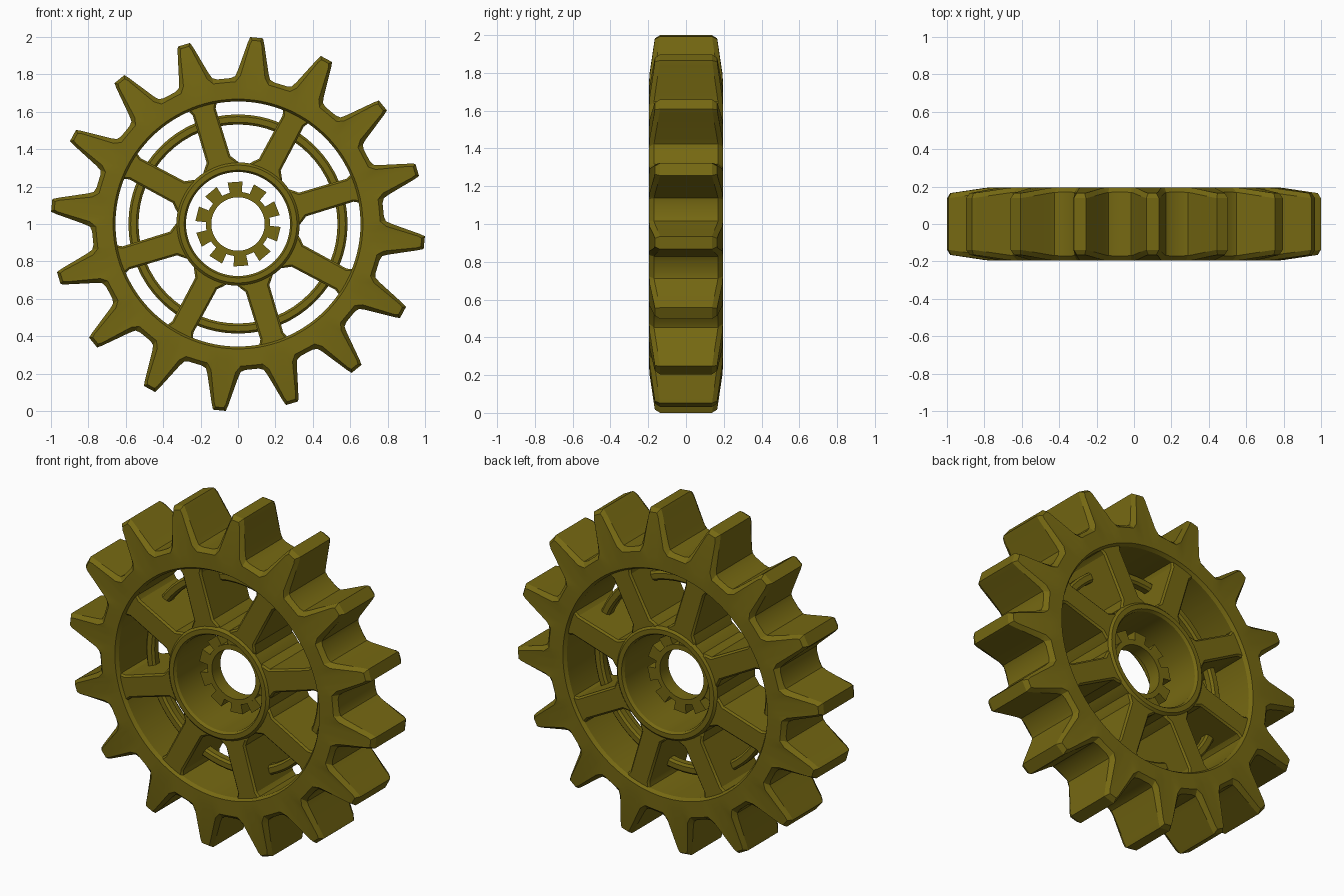
import bpy, bmesh
from math import sin, cos, pi, radians, atan2, hypot

if "Cube" in bpy.data.objects:
    bpy.data.objects.remove(bpy.data.objects["Cube"])

olive = bpy.data.materials.new("olive_paint")
olive.diffuse_color = (0.18, 0.14, 0.006, 1)
olive.use_nodes = True
olive.node_tree.nodes["Principled BSDF"].inputs["Base Color"].default_value = olive.diffuse_color
CZ = 1.0
PHASE = radians(16.8)


def polar(r, a, y):
    return (r * cos(a), y, CZ + r * sin(a))


def finish(name, bm, bevel=0):
    bmesh.ops.recalc_face_normals(bm, faces=bm.faces)
    me = bpy.data.meshes.new(name)
    bm.to_mesh(me)
    bm.free()
    ob = bpy.data.objects.new(name, me)
    bpy.context.collection.objects.link(ob)
    me.materials.append(olive)
    if bevel:
        m = ob.modifiers.new("bevel", 'BEVEL')
        m.width = bevel
        m.segments = 1
        m.limit_method = 'ANGLE'
        m.angle_limit = radians(50)
    bpy.ops.object.select_all(action='DESELECT')
    ob.select_set(True)
    bpy.context.view_layer.objects.active = ob
    bpy.ops.object.shade_smooth_by_angle(angle=radians(25))
    return ob


def loft(name, rings):
    """Closed surface through equal-length closed rings; last joins first."""
    bm = bmesh.new()
    vs = [[bm.verts.new(p) for p in ring] for ring in rings]
    n, k = len(vs[0]), len(vs)
    for i in range(k):
        a, b = vs[i], vs[(i + 1) % k]
        for j in range(n):
            bm.faces.new((a[j], a[(j + 1) % n], b[(j + 1) % n], b[j]))
    return finish(name, bm)


def lathe(name, section, seg=64):
    return loft(name, [[polar(r, 2 * pi * j / seg, y) for j in range(seg)]
                       for r, y in section])


def radial_blocks(name, half, count, phase, depth, bevel):
    """Mirror a half outline (radius, offset), extrude along y, repeat round the axle."""
    outline = half + [(r, -u) for r, u in reversed(half)]
    bm = bmesh.new()
    for i in range(count):
        a = phase + 2 * pi * i / count
        loops = [[bm.verts.new((r * cos(a) - u * sin(a), y, CZ + r * sin(a) + u * cos(a)))
                  for r, u in outline] for y in (-depth, depth)]
        bm.faces.new(loops[0])
        bm.faces.new(loops[1])
        n = len(outline)
        for j in range(n):
            k = (j + 1) % n
            bm.faces.new((loops[0][j], loops[0][k], loops[1][k], loops[1][j]))
    return finish(name, bm, bevel)


# Toothed rim: half tooth profiles (tangent offset, radius), outer and bevelled face
outer = [(0.118, 0.772), (0.094, 0.785), (0.083, 0.815), (0.043, 0.975), (0.034, 1.001)]
inset = [(0.128, 0.748), (0.090, 0.755), (0.066, 0.790), (0.031, 0.965), (0.022, 0.985)]
base = [0.128, 0.098, 0.066, 0.040, 0.020]


def face_y(r):
    return 0.195 - 0.032 * max(0, r - 0.78) / 0.22


def gear_ring(half, drop, side):
    full = [(-u, r) for u, r in half] + [(u, r) for u, r in reversed(half)]
    pts = []
    for i in range(16):
        for u, r in full:
            a = PHASE + i * pi / 8 + atan2(u, r)
            pts.append(polar(hypot(u, r), a, side * (face_y(r) - drop)))
    return pts


def circle_ring(r, y):
    angles = [-b / 0.75 for b in base] + [b / 0.75 for b in reversed(base)]
    return [polar(r, PHASE + i * pi / 8 + a, y) for i in range(16) for a in angles]


front = [circle_ring(0.655, -0.175), circle_ring(0.668, -0.195), circle_ring(0.735, -0.195),
         gear_ring(inset, 0, -1), gear_ring(outer, 0.025, -1)]
back = [gear_ring(outer, 0.025, 1), gear_ring(inset, 0, 1), circle_ring(0.735, 0.195),
        circle_ring(0.668, 0.195), circle_ring(0.655, 0.175)]
loft("toothed_rim", front + back)

# Eight spokes, flared where they meet hub and rim
radial_blocks("spokes", [(0.305, 0.105), (0.335, 0.085), (0.36, 0.066), (0.625, 0.064),
                         (0.65, 0.076), (0.67, 0.095)], 8, PHASE, 0.178, 0.01)

# Hub sleeve
lathe("hub", [(0.278, -0.175), (0.288, -0.19), (0.315, -0.19), (0.33, -0.175),
              (0.33, 0.175), (0.315, 0.19), (0.288, 0.19), (0.278, 0.175)])

# Thin brace ring threaded through the spokes
lathe("brace_ring", [(0.532, -0.018), (0.544, -0.03), (0.574, -0.03), (0.586, -0.018),
                     (0.586, 0.018), (0.574, 0.03), (0.544, 0.03), (0.532, 0.018)])

# Axle ring with ten small lugs
lathe("axle_ring", [(0.143, -0.04), (0.172, -0.04), (0.172, 0.04), (0.143, 0.04)], 48)
radial_blocks("axle_lugs", [(0.162, 0.031), (0.225, 0.04)], 10, radians(94), 0.035, 0)
